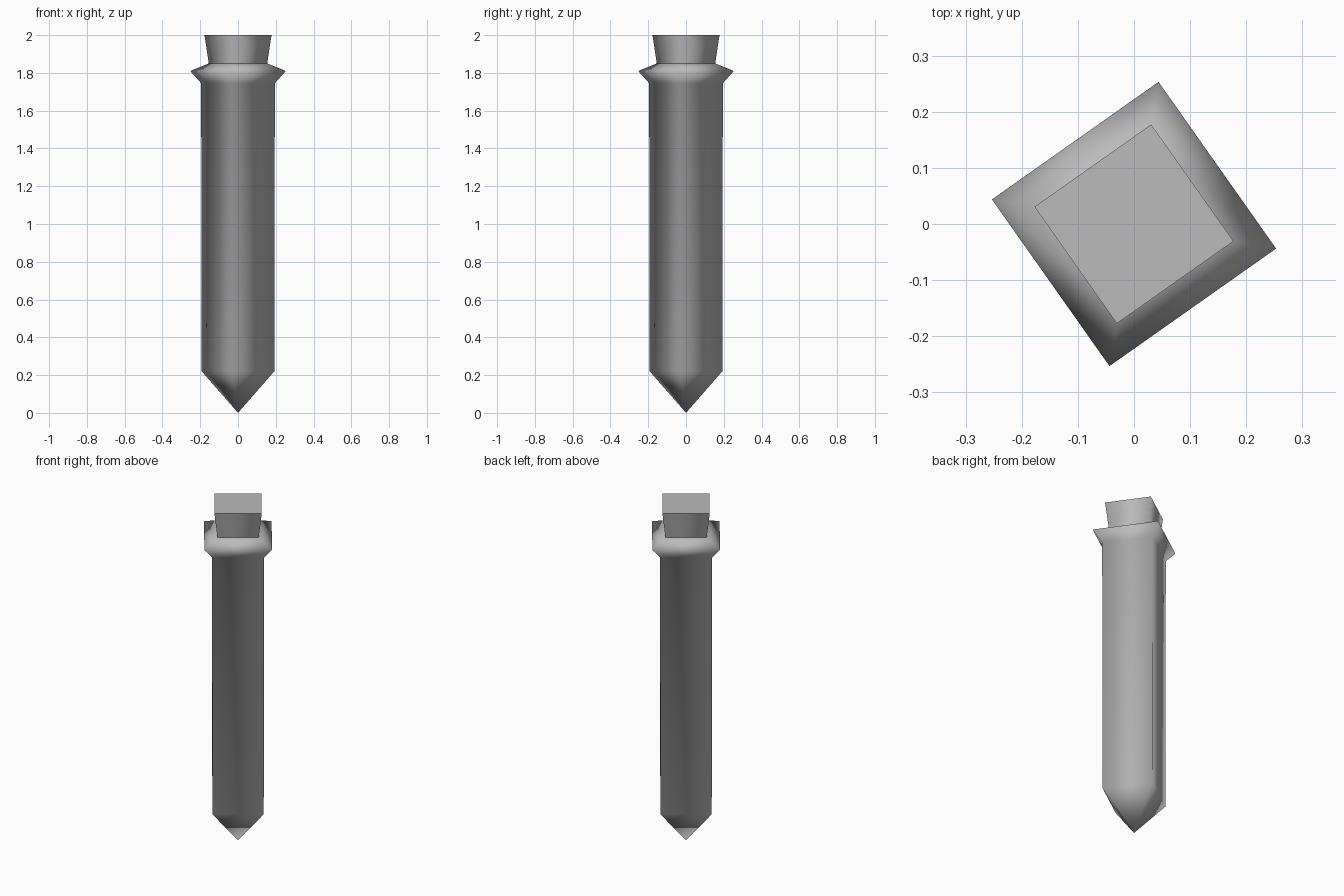
import bpy, bmesh, math

cube = bpy.data.objects.get("Cube")
if cube:
    bpy.data.objects.remove(cube, do_unlink=True)

SIDES = 4
TWIST = math.radians(-9.8)

metal = bpy.data.materials.new("plain_grey")
metal.use_nodes = True
GREY = (0.5, 0.5, 0.5, 1)
metal.diffuse_color = GREY
metal.node_tree.nodes["Principled BSDF"].inputs["Base Color"].default_value = GREY


def square_loft(name, rings, tip=None, cap=False):
    """Loft twisted square rings of (corner radius, height), listed upwards."""
    bm = bmesh.new()
    loops = []
    for radius, z in rings:
        angles = [TWIST + math.tau * i / SIDES for i in range(SIDES)]
        loops.append([bm.verts.new((radius * math.cos(a), radius * math.sin(a), z))
                      for a in angles])
    for low, high in zip(loops, loops[1:]):
        for i in range(SIDES):
            j = (i + 1) % SIDES
            bm.faces.new((low[i], low[j], high[j], high[i]))
    if tip is not None:
        point = bm.verts.new((0, 0, tip))
        for i in range(SIDES):
            bm.faces.new((point, loops[0][(i + 1) % SIDES], loops[0][i]))
    for face in bm.faces:
        face.smooth = True
    if cap:
        top = bm.faces.new(loops[-1])
        for edge in top.edges:
            edge.smooth = False
    mesh = bpy.data.meshes.new(name)
    bm.to_mesh(mesh)
    bm.free()
    mesh.materials.append(metal)
    obj = bpy.data.objects.new(name, mesh)
    bpy.context.collection.objects.link(obj)
    return obj


# Pointed shaft flowing into the flared collar
square_loft("shaft_and_collar",
            [(0.195, 0.22), (0.198, 1.745), (0.257, 1.81), (0.157, 1.85)], tip=0)

# Flared square head with a flat top
square_loft("head", [(0.157, 1.85), (0.18, 2.0)], cap=True)
